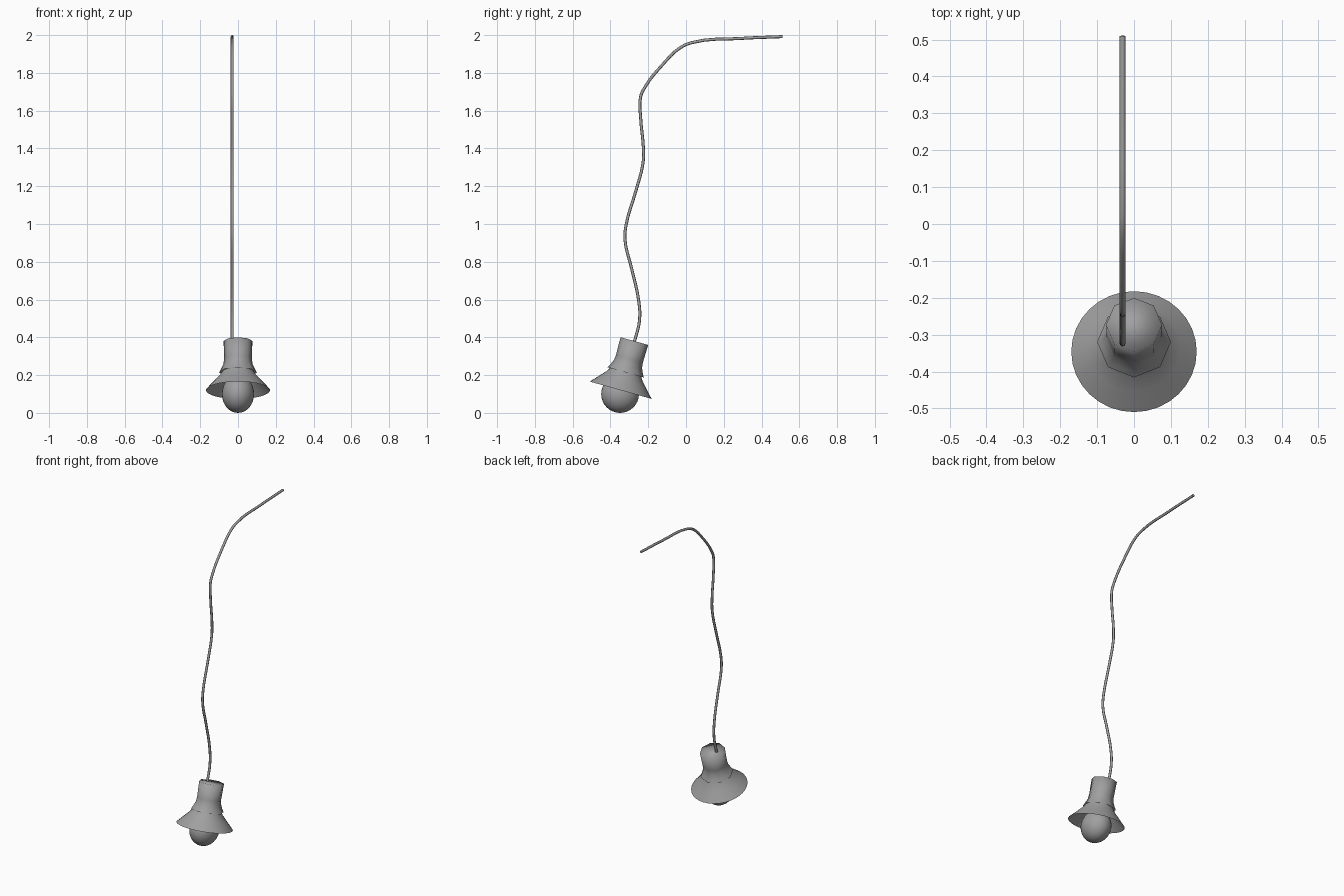
import bpy, bmesh, math
from mathutils import Matrix, Vector

if "Cube" in bpy.data.objects:
    bpy.data.objects.remove(bpy.data.objects["Cube"])

# Lamp head axis: tilted about x, origin at the centre of the shade rim
TILT = Matrix.Translation((0, -0.346, 0.12)) @ Matrix.Rotation(math.radians(-15.6), 4, 'X')

GREY = bpy.data.materials.new("dark_grey")
GREY.diffuse_color = (0.35, 0.35, 0.35, 1)
GREY.use_nodes = True
GREY.node_tree.nodes["Principled BSDF"].inputs["Base Color"].default_value = GREY.diffuse_color


def smooth(ob, angle):
    bpy.ops.object.select_all(action='DESELECT')
    ob.select_set(True)
    bpy.context.view_layer.objects.active = ob
    bpy.ops.object.shade_smooth_by_angle(angle=math.radians(angle))


def lathe(name, profile, sides, cap=False, angle=60):
    """Revolve (radius, height) points about the lamp axis."""
    bm = bmesh.new()
    rings = []
    for r, h in profile:
        rings.append([bm.verts.new(TILT @ Vector((r * math.cos(2 * math.pi * i / sides),
                                                  r * math.sin(2 * math.pi * i / sides), h)))
                      for i in range(sides)])
    for a, b in zip(rings, rings[1:]):
        for i in range(sides):
            j = (i + 1) % sides
            bm.faces.new((a[i], a[j], b[j], b[i]))
    if cap:
        bm.faces.new(rings[-1])
    me = bpy.data.meshes.new(name)
    bm.to_mesh(me)
    bm.free()
    me.materials.append(GREY)
    ob = bpy.data.objects.new(name, me)
    bpy.context.collection.objects.link(ob)
    smooth(ob, angle)
    return ob


# Eight-sided socket with flared collar
lathe("socket", [(0.1, 0.098), (0.09, 0.115), (0.077, 0.145), (0.074, 0.172),
                 (0.076, 0.27)], 8, cap=True, angle=180)

# Round conical shade, open below
lathe("shade", [(0.17, 0.0), (0.126, 0.048), (0.097, 0.08), (0.084, 0.102)], 32)

# Slightly flattened bulb
bpy.ops.mesh.primitive_uv_sphere_add(segments=32, ring_count=16, radius=0.1,
                                     location=(0, -0.349, 0.1))
bulb = bpy.context.object
bulb.name = "bulb"
bulb.scale = (0.85, 1, 1)
bulb.data.materials.append(GREY)
smooth(bulb, 60)

# Hanging cord
path = [(0.51, 1.992), (0.283, 1.982), (0.03, 1.96), (-0.035, 1.93), (-0.12, 1.848),
        (-0.22, 1.72), (-0.241, 1.67), (-0.24, 1.56), (-0.225, 1.39), (-0.228, 1.32),
        (-0.267, 1.17), (-0.318, 0.99), (-0.323, 0.915), (-0.288, 0.765), (-0.25, 0.59),
        (-0.246, 0.49), (-0.275, 0.37)]
cu = bpy.data.curves.new("cord", 'CURVE')
cu.dimensions = '3D'
cu.bevel_depth = 0.008
cu.bevel_resolution = 2
cu.resolution_u = 4
cu.use_fill_caps = True
cu.materials.append(GREY)
sp = cu.splines.new('BEZIER')
sp.bezier_points.add(len(path) - 1)
for p, (y, z) in zip(sp.bezier_points, path):
    p.co = (-0.031, y, z)
    p.handle_left_type = p.handle_right_type = 'AUTO'
cord = bpy.data.objects.new("cord", cu)
bpy.context.collection.objects.link(cord)
